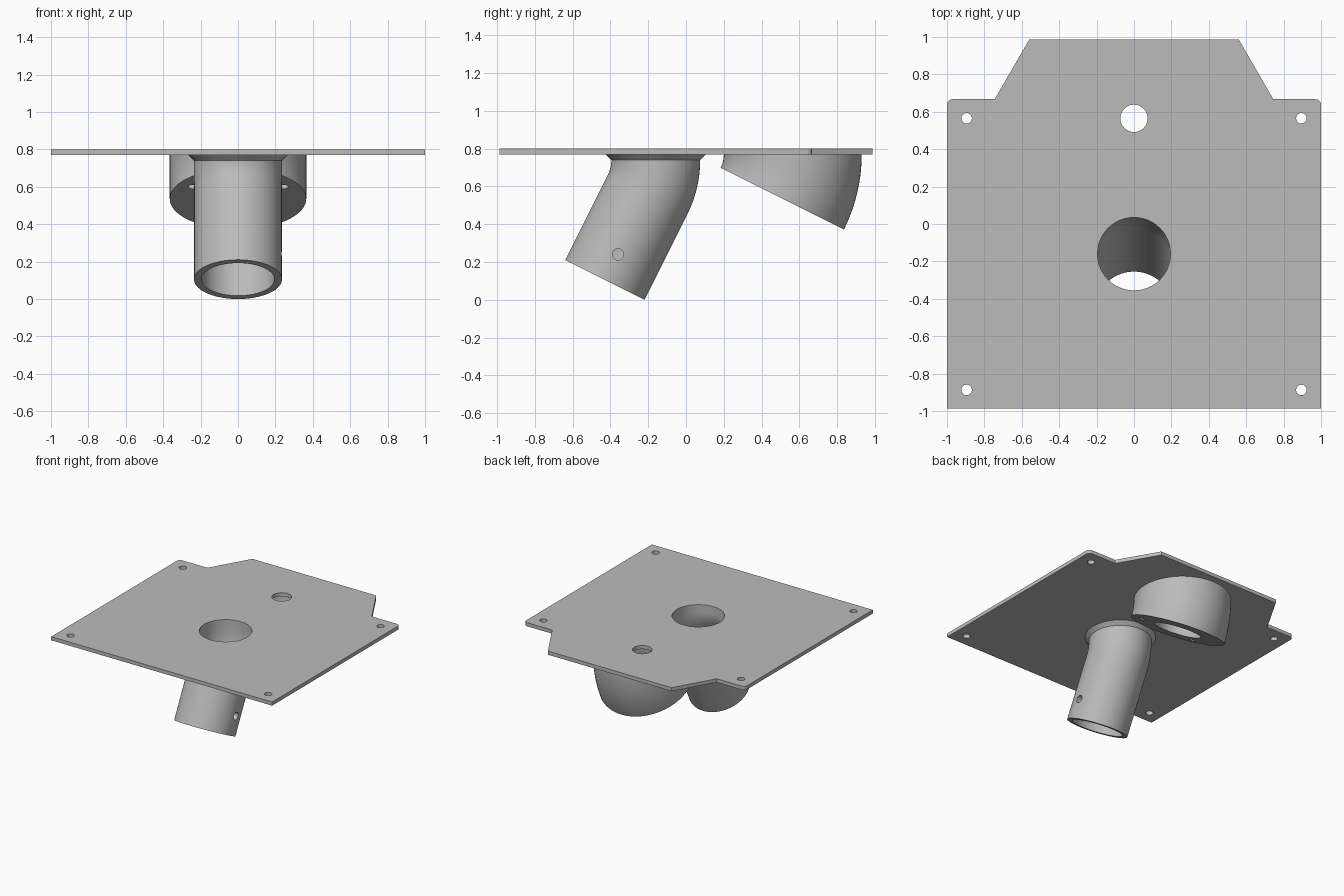
import bpy, bmesh, math
from mathutils import Matrix, Vector

if "Cube" in bpy.data.objects:
    bpy.data.objects.remove(bpy.data.objects["Cube"], do_unlink=True)

TILT = math.atan(0.5)
TOP, UNDER = 0.80, 0.77

grey = bpy.data.materials.new("plain_grey")
grey.use_nodes = True
grey.diffuse_color = (0.5, 0.5, 0.5, 1)
grey.node_tree.nodes["Principled BSDF"].inputs["Base Color"].default_value = (0.5, 0.5, 0.5, 1)


def make_object(name, bm):
    bmesh.ops.recalc_face_normals(bm, faces=bm.faces)
    mesh = bpy.data.meshes.new(name)
    bm.to_mesh(mesh)
    bm.free()
    mesh.materials.append(grey)
    obj = bpy.data.objects.new(name, mesh)
    bpy.context.collection.objects.link(obj)
    return obj


def cut_hole(obj, centre, axis, radius, depth):
    """Drill a round hole centred on a point along an axis."""
    bm = bmesh.new()
    turn = Vector((0, 0, 1)).rotation_difference(Vector(axis)).to_matrix().to_4x4()
    bmesh.ops.create_cone(bm, cap_ends=True, segments=48, radius1=radius, radius2=radius,
                          depth=depth, matrix=Matrix.Translation(centre) @ turn)
    cutter = make_object("hole_cutter", bm)
    cutter.hide_render = True
    mod = obj.modifiers.new("hole", 'BOOLEAN')
    mod.operation, mod.solver, mod.object = 'DIFFERENCE', 'EXACT', cutter
    bpy.context.view_layer.objects.active = obj
    bpy.ops.object.modifier_apply(modifier=mod.name)
    bpy.data.objects.remove(cutter, do_unlink=True)


def bend_path(y, z, bend_radius, radius, steps=14):
    """Stations (y, z, tilt, radius) along an arc that leans towards the front."""
    path = []
    for i in range(steps + 1):
        a = TILT * i / steps
        path.append((y - bend_radius * (1 - math.cos(a)), z - bend_radius * math.sin(a), a, radius))
    return path


def hollow_sweep(name, outer, inner, segments=72):
    """Skin the outer stations down and the inner stations back up as one closed wall."""
    bm = bmesh.new()
    rings = []
    for y, z, a, r in outer + inner[::-1]:
        ring = []
        for k in range(segments):
            t = math.tau * k / segments
            s = r * math.sin(t)
            ring.append(bm.verts.new((r * math.cos(t), y + s * math.cos(a), z - s * math.sin(a))))
        rings.append(ring)
    for i, ring in enumerate(rings):
        after = rings[(i + 1) % len(rings)]
        for k in range(segments):
            n = (k + 1) % segments
            bm.faces.new((ring[k], ring[n], after[n], after[k]))
    return make_object(name, bm)


# Mounting plate: half outline, mirrored, with rounded rear shoulders
fillet = 0.03
half = [(1, -0.987)]
for i in range(7):
    a = math.pi / 2 * i / 6
    half.append((1 - fillet + fillet * math.cos(a), 0.667 - fillet + fillet * math.sin(a)))
half += [(0.745, 0.667), (0.56, 0.987)]
outline = half + [(-x, y) for x, y in reversed(half)]
bm = bmesh.new()
base = bm.faces.new([bm.verts.new((x, y, UNDER)) for x, y in outline])
grown = bmesh.ops.extrude_face_region(bm, geom=[base], use_keep_orig=True)
bmesh.ops.translate(bm, vec=(0, 0, TOP - UNDER),
                    verts=[v for v in grown["geom"] if isinstance(v, bmesh.types.BMVert)])
plate = make_object("mounting_plate", bm)
PIPE_Y, CUP_Y = -0.16, 0.565
holes = [(x, y, 0.028) for x in (-0.895, 0.895) for y in (CUP_Y, -0.887)]
holes += [(0, CUP_Y, 0.073), (0, PIPE_Y, 0.195)]
for x, y, r in holes:
    cut_hole(plate, (x, y, TOP), (0, 0, 1), r, 0.2)

# Angled pipe: flared collar, bend, straight run
def pipe_path(radius, collar_radius):
    path = [(PIPE_Y, UNDER, 0, collar_radius)] + bend_path(PIPE_Y, 0.74, 0.41, radius)
    y, z, a, r = path[-1]
    length = 0.505
    path.append((y - length * math.sin(a), z - length * math.cos(a), a, r))
    return path


pipe = hollow_sweep("angled_pipe", pipe_path(0.235, 0.265), pipe_path(0.195, 0.195))
cut_hole(pipe, (0.25, -0.36, 0.24), (1, 0, 0), 0.03, 0.3)

# Wide curved socket behind the pipe, with two screw holes in its slanted face
socket = hollow_sweep("curved_socket", bend_path(CUP_Y, UNDER, 0.525, 0.365),
                      bend_path(CUP_Y, UNDER, 0.525, 0.18))
fy, fz, fa, _ = bend_path(CUP_Y, UNDER, 0.525, 0.365)[-1]
for x in (-0.245, 0.245):
    spot = (x, fy - 0.145 * math.cos(fa), fz + 0.145 * math.sin(fa))
    cut_hole(socket, spot, (0, math.sin(fa), math.cos(fa)), 0.024, 0.16)

# Smooth round walls, crisp edges
bpy.ops.object.select_all(action='DESELECT')
for obj in (plate, pipe, socket):
    obj.select_set(True)
bpy.context.view_layer.objects.active = plate
bpy.ops.object.shade_smooth_by_angle(angle=math.radians(30))
